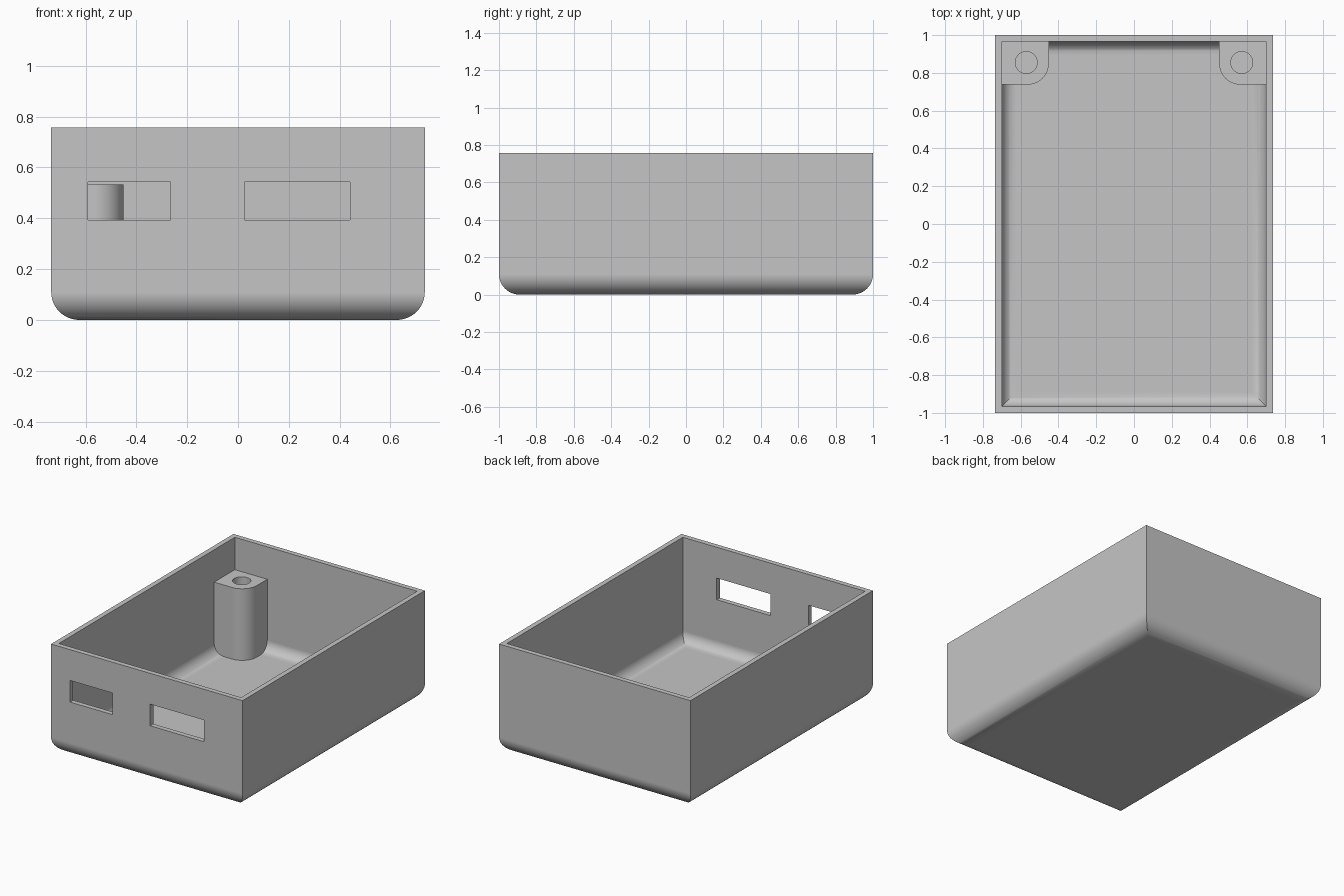
import bpy, bmesh
from math import sin, cos, pi, radians

cube = bpy.data.objects.get("Cube")
if cube:
    bpy.data.objects.remove(cube)

HX, HY, TOP = 0.735, 1.0, 0.757    # outer half sizes and height
WALL, ROUND = 0.035, 0.11          # wall thickness, lower edge radius
STEPS = 12

grey = bpy.data.materials.new("light grey plastic")
grey.use_nodes = True
colour = (0.56, 0.56, 0.56, 1)
grey.diffuse_color = colour
grey.node_tree.nodes["Principled BSDF"].inputs["Base Color"].default_value = colour


def finish_mesh(bm, name):
    bmesh.ops.recalc_face_normals(bm, faces=bm.faces)
    mesh = bpy.data.meshes.new(name)
    bm.to_mesh(mesh)
    bm.free()
    mesh.materials.append(grey)
    obj = bpy.data.objects.new(name, mesh)
    bpy.context.collection.objects.link(obj)
    return obj


def select_only(obj):
    bpy.ops.object.select_all(action='DESELECT')
    obj.select_set(True)
    bpy.context.view_layer.objects.active = obj


def cut(obj, cutter):
    mod = obj.modifiers.new("cut", 'BOOLEAN')
    mod.operation, mod.solver, mod.object = 'DIFFERENCE', 'EXACT', cutter
    select_only(obj)
    bpy.ops.object.modifier_apply(modifier=mod.name)
    bpy.data.objects.remove(cutter)


def smooth(obj):
    select_only(obj)
    bpy.ops.object.shade_smooth_by_angle(angle=radians(30))
    mod = obj.modifiers.new("flat face normals", 'WEIGHTED_NORMAL')
    mod.keep_sharp = True


def box_cutter(x0, x1, y0, y1, z0, z1):
    bm = bmesh.new()
    bmesh.ops.create_cube(bm, size=1)
    for v in bm.verts:
        v.co = (x1 if v.co.x > 0 else x0, y1 if v.co.y > 0 else y0,
                z1 if v.co.z > 0 else z0)
    return finish_mesh(bm, "window_cutter")


def arc(radius):
    # Insets and heights of the rounded lower edge, from the floor upwards
    turns = [i / STEPS * pi / 2 for i in range(STEPS + 1)]
    return [(ROUND - radius * sin(t), ROUND - radius * cos(t)) for t in turns]


# Open case: stacked rectangles up the outside and down the inside
profile = arc(ROUND) + [(0, TOP), (WALL, TOP)] + arc(ROUND - WALL)[::-1]
bm = bmesh.new()
rings = []
for inset, z in profile:
    x, y = HX - inset, HY - inset
    rings.append([bm.verts.new((sx * x, sy * y, z))
                  for sx, sy in ((-1, -1), (1, -1), (1, 1), (-1, 1))])
for a, b in zip(rings, rings[1:]):
    for i in range(4):
        j = (i + 1) % 4
        bm.faces.new((a[i], a[j], b[j], b[i]))
bm.faces.new(rings[0])
bm.faces.new(rings[-1])
case = finish_mesh(bm, "case")

# Two slots in the front wall
for x0, x1 in ((-0.59, -0.265), (0.025, 0.44)):
    cut(case, box_cutter(x0, x1, -1.1, -0.9, 0.393, 0.543))
smooth(case)

# Screw posts in the back corners, each with one rounded edge and a hole
POST_TOP, POST_BASE, HOLE_BASE = 0.532, WALL - 0.001, 0.1
CX, CY, R = 0.563, 0.85, 0.112
for side, name in ((-1, "right_screw_post"), (1, "left_screw_post")):
    wall_x, wall_y = HX - WALL + 0.001, HY - WALL + 0.001
    outline = [(wall_x, CY - R), (wall_x, wall_y), (CX - R, wall_y)]
    for i in range(17):
        t = pi + i / 16 * pi / 2
        outline.append((CX + R * cos(t), CY + R * sin(t)))
    bm = bmesh.new()
    base = bm.faces.new([bm.verts.new((side * x, y, POST_BASE)) for x, y in outline])
    raised = bmesh.ops.extrude_face_region(bm, geom=[base], use_keep_orig=True)
    for v in raised["geom"]:
        if isinstance(v, bmesh.types.BMVert):
            v.co.z = POST_TOP
    post = finish_mesh(bm, name)

    bm = bmesh.new()
    bmesh.ops.create_cone(bm, cap_ends=True, segments=32, radius1=0.058,
                          radius2=0.058, depth=1)
    bmesh.ops.translate(bm, verts=bm.verts,
                        vec=(side * 0.57, 0.855, HOLE_BASE + 0.5))
    cut(post, finish_mesh(bm, "hole_cutter"))
    smooth(post)
